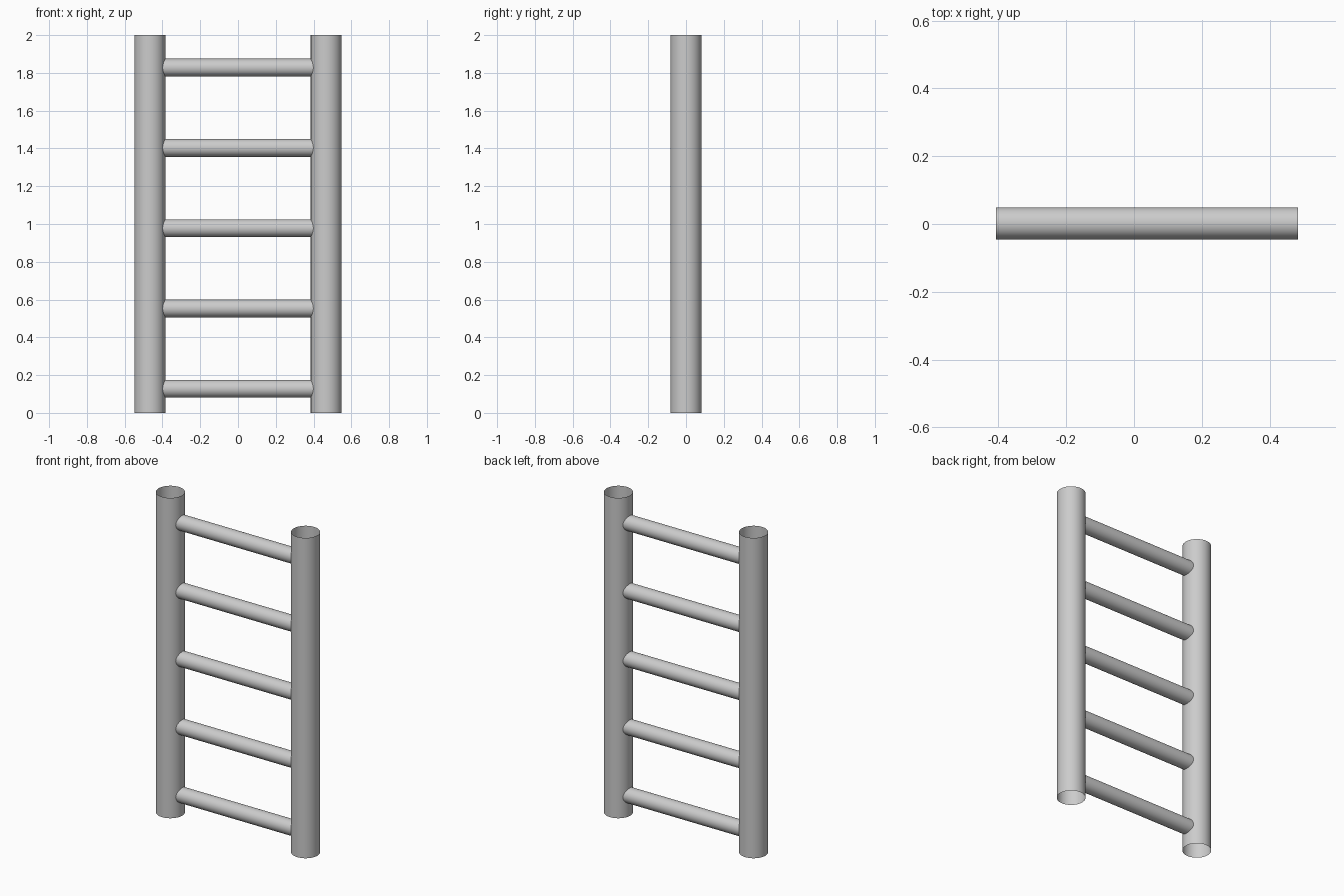
import bpy
from math import pi

if "Cube" in bpy.data.objects:
    bpy.data.objects.remove(bpy.data.objects["Cube"])


def tube(name, radius, length, location, rotation=(0, 0, 0)):
    """Open-ended, smooth-shaded thin tube."""
    bpy.ops.mesh.primitive_cylinder_add(
        vertices=48, radius=radius, depth=length, end_fill_type='NOTHING',
        location=location, rotation=rotation)
    obj = bpy.context.object
    obj.name = name
    bpy.ops.object.shade_smooth_by_angle()
    return obj


# Upright side rails, open at top and bottom
for side, x in (("left", -0.467), ("right", 0.467)):
    tube(f"{side}_rail", 0.082, 2.0, (x, 0, 1.0))

# Evenly spaced rungs, ending inside the rails
RUNGS = 5
for i in range(RUNGS):
    z = 0.128 + i * 0.425
    tube(f"rung_{i + 1}", 0.047, 0.89, (0.038, 0.002, z), (0, pi / 2, 0))
